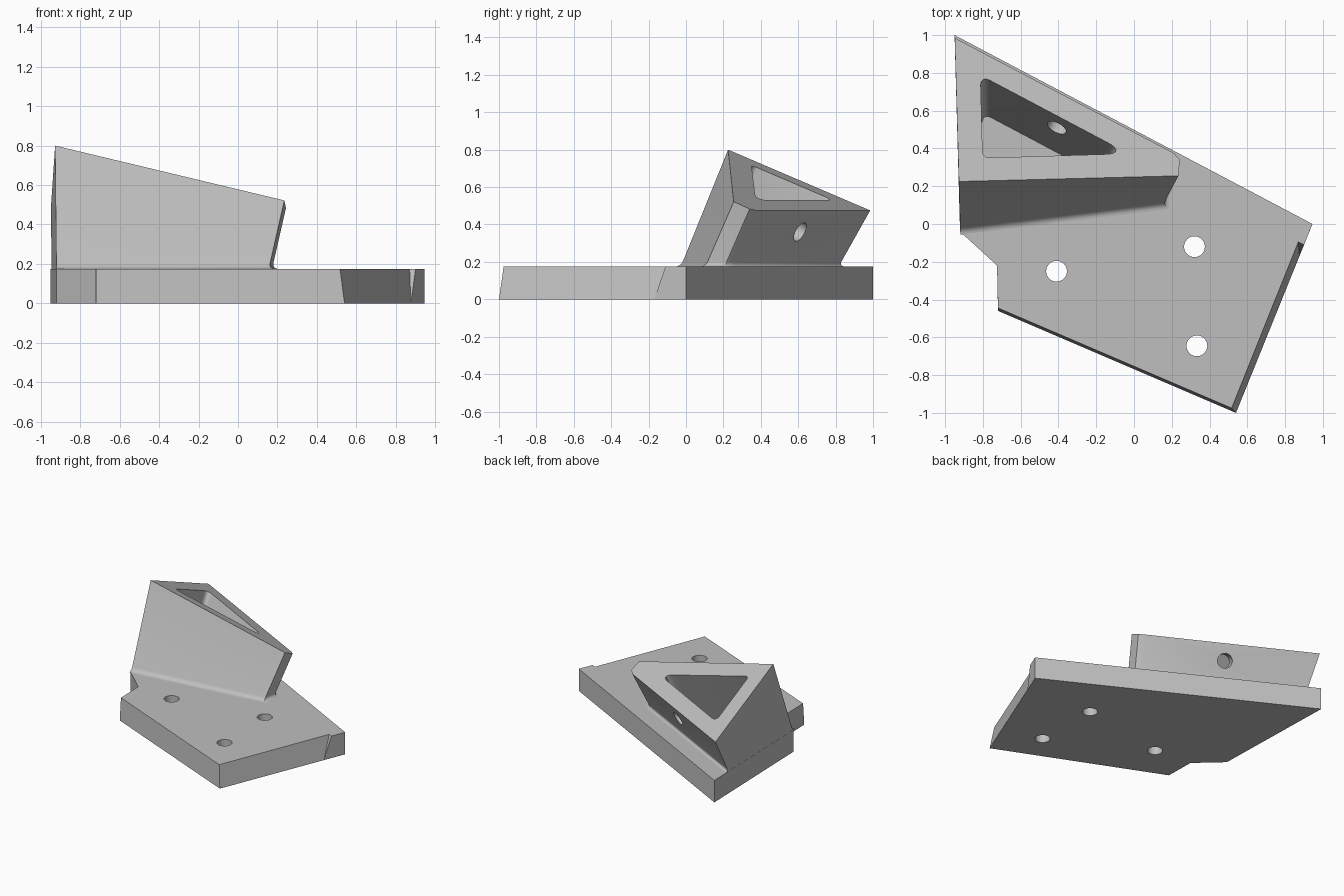
import bpy, bmesh, math
from mathutils import Vector

if "Cube" in bpy.data.objects:
    bpy.data.objects.remove(bpy.data.objects["Cube"])

grey = bpy.data.materials.new("light_grey")
grey.use_nodes = True
grey.diffuse_color = (0.52, 0.52, 0.52, 1)
grey.node_tree.nodes["Principled BSDF"].inputs["Base Color"].default_value = grey.diffuse_color

LEAN = Vector((0.228, 0.434, 1))   # axis of the leaning block
PLATE_TOP = 0.175


def loft(name, rings, corner_bevels=()):
    """Join equal-length rings into a closed solid, rounding chosen upright edges."""
    bm = bmesh.new()
    loops = [[bm.verts.new(p) for p in ring] for ring in rings]
    n = len(loops[0])
    bm.faces.new(loops[0][::-1])
    bm.faces.new(loops[-1])
    for low, high in zip(loops, loops[1:]):
        for i in range(n):
            j = (i + 1) % n
            bm.faces.new((low[i], low[j], high[j], high[i]))
    uprights = [bm.edges.get((loops[0][i], loops[1][i])) for i in range(len(corner_bevels))]
    for edge, size in zip(uprights, corner_bevels):
        bmesh.ops.bevel(bm, geom=[edge], offset=size, segments=8,
                        profile=0.5, affect='EDGES')
    bmesh.ops.recalc_face_normals(bm, faces=bm.faces)
    mesh = bpy.data.meshes.new(name)
    bm.to_mesh(mesh)
    bm.free()
    obj = bpy.data.objects.new(name, mesh)
    bpy.context.collection.objects.link(obj)
    mesh.materials.append(grey)
    return obj


def cylinder(name, centre, axis, radius, depth):
    bpy.ops.mesh.primitive_cylinder_add(vertices=40, radius=radius, depth=depth, location=centre)
    obj = bpy.context.object
    obj.name = name
    obj.rotation_euler = Vector(axis).to_track_quat('Z', 'Y').to_euler()
    obj.data.materials.append(grey)
    return obj


def cut(target, cutter):
    bpy.context.view_layer.update()
    mod = target.modifiers.new("cut", 'BOOLEAN')
    mod.operation = 'DIFFERENCE'
    mod.solver = 'EXACT'
    mod.object = cutter
    bpy.context.view_layer.objects.active = target
    bpy.ops.object.modifier_apply(modifier=mod.name)
    bpy.data.objects.remove(cutter)


def on_top(x, y):
    """Point on the sloping top plane, square to the lean."""
    return Vector((x, y, 0.475 - LEAN.x * (x + 0.949) - LEAN.y * (y - 0.985)))


def clip_left(p, q, wall):
    """Where line pq meets the upright left wall x = wall - 0.028 y."""
    fp, fq = (v.x + 0.028 * v.y - wall for v in (p, q))
    return p.lerp(q, fp / (fp - fq))


def section(top, z, wall, grow=0.0):
    """Level slice of the leaning prism, grown outward except at the left wall."""
    pts = [p - LEAN * (p.z - z) for p in top]
    normals = []
    for p, q in zip(pts, pts[1:]):
        normals.append(Vector((q.y - p.y, p.x - q.x, 0)).normalized())
    out = []
    for i, p in enumerate(pts):
        a, b = normals[max(i - 1, 0)], normals[min(i, len(normals) - 1)]
        out.append(p + (a + b) * grow / (1 + a.dot(b)))
    first = clip_left(out[0], out[1], wall)
    last = clip_left(out[-1], out[-2], wall)
    return [first] + out[1:-1] + [last]


# base plate, with front and right edges sloping outward to the floor
back = [(-0.95, 1), (-0.921, -0.04), (-0.725, -0.22)]
low = back + [(-0.72, -0.46), (0.54, -1), (0.868, -0.19), (0.876, -0.17), (0.945, 0)]
high = back + [(-0.72, -0.445), (0.517, -0.975), (0.87, -0.095), (0.9, -0.11), (0.945, 0)]
plate = loft("base_plate", [[(x, y, 0) for x, y in low],
                            [(x, y, PLATE_TOP) for x, y in high]])
for x, y in ((-0.41, -0.25), (0.32, -0.12), (0.333, -0.645)):
    cut(plate, cylinder("bolt_hole", (x, y, 0.1), (0, 0, 1), 0.055, 0.5))

# leaning block with a small fillet at its foot
WALL = -0.921
top = [on_top(*p) for p in ((-0.927, 0.225), (0.235, 0.255), (0.243, 0.34),
                            (0.21, 0.376), (-0.949, 0.985))]
rings = []
radius = 0.028
for k in range(6):
    a = k / 5 * math.pi / 2
    rings.append(section(top, PLATE_TOP + radius * (1 - math.cos(a)), WALL,
                         radius * (1 - math.sin(a))))
block = loft("leaning_block", rings + [top])

# three-cornered pocket sunk into the block
rim = [on_top(*p) for p in ((-0.80, 0.35), (-0.03, 0.373), (-0.812, 0.787))]
pocket = loft("pocket", [section(rim, z, -0.791) for z in (0.18, 0.95)],
              corner_bevels=(0.035, 0.12, 0.055))
cut(block, pocket)

# cross hole square to the back wall
cut(block, cylinder("cross_hole", (-0.357, 0.61, 0.36), (0.465, 0.885, -0.49), 0.055, 0.3))

# smooth fillets and holes, crisp edges elsewhere
bpy.ops.object.select_all(action='DESELECT')
for obj in (plate, block):
    obj.select_set(True)
bpy.context.view_layer.objects.active = block
bpy.ops.object.shade_smooth_by_angle(angle=math.radians(30))
